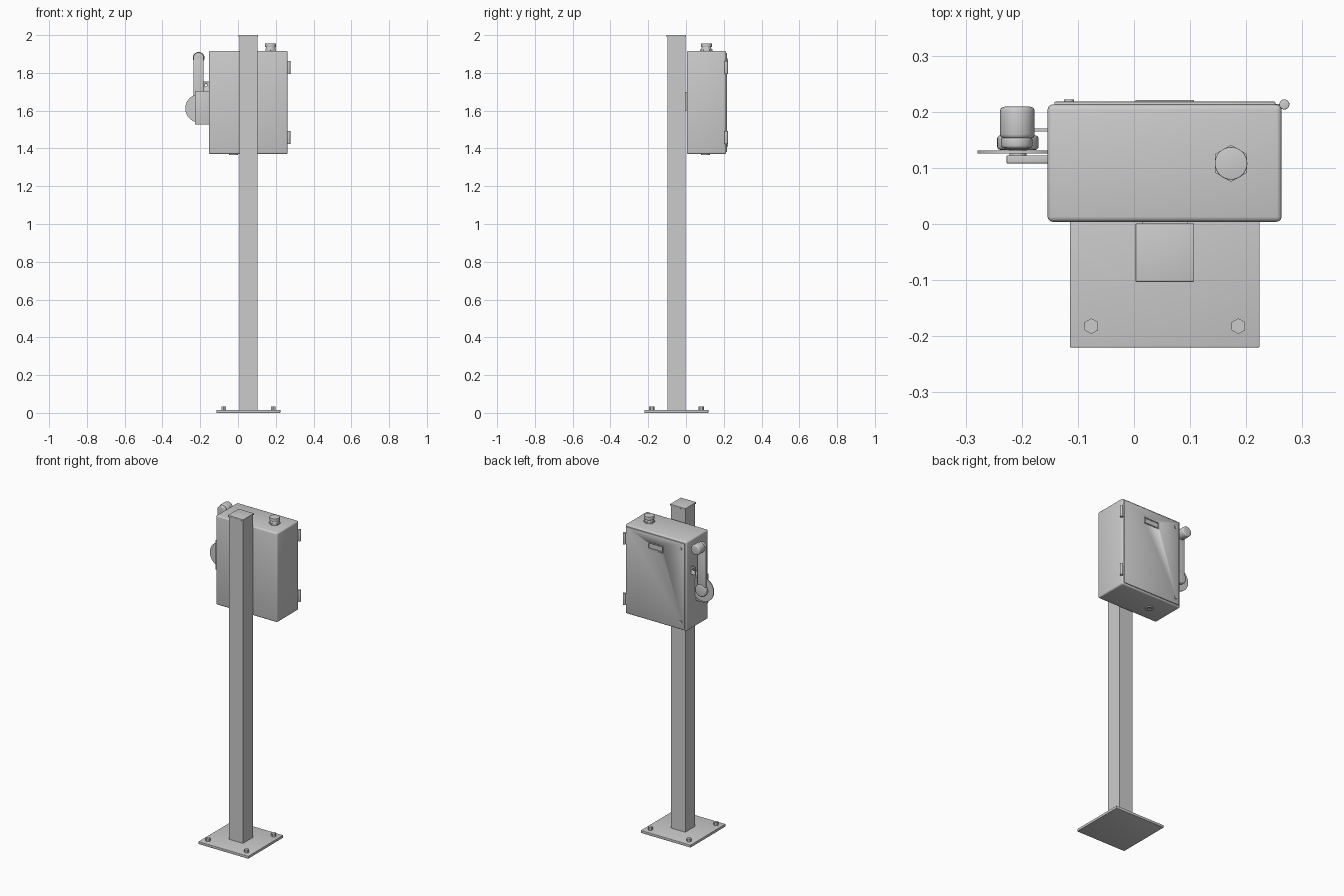
import bpy
import math
from mathutils import Matrix

cube = bpy.data.objects.get("Cube")
if cube:
    bpy.data.objects.remove(cube, do_unlink=True)

# Single painted metal finish
metal = bpy.data.materials.new("grey_metal")
metal.use_nodes = True
GREY = (0.6, 0.6, 0.6, 1)
metal.diffuse_color = GREY
metal.node_tree.nodes["Principled BSDF"].inputs["Base Color"].default_value = GREY


def finish(name, bevel=0, segments=3):
    ob = bpy.context.object
    ob.name = name
    ob.data.materials.append(metal)
    if bevel:
        mod = ob.modifiers.new("edge", "BEVEL")
        mod.width = bevel
        mod.segments = segments
        mod.limit_method = 'ANGLE'
        bpy.ops.object.modifier_apply(modifier="edge")
    bpy.ops.object.shade_smooth_by_angle(angle=math.radians(35))
    return ob


def box(name, x, y, z, bevel=0, segments=3):
    """Box from (min, max) pairs."""
    spans = (x, y, z)
    bpy.ops.mesh.primitive_cube_add(size=1, location=[sum(s) / 2 for s in spans])
    bpy.context.object.data.transform(
        Matrix.Diagonal([s[1] - s[0] for s in spans] + [1]))
    return finish(name, bevel, segments)


def rod(name, x, y, z, r, axis='Z', sides=32, bevel=0, r2=None):
    """Cylinder or cone; the (min, max) pair lies along the axis."""
    span = z if axis == 'Z' else y
    depth = span[1] - span[0]
    mid = sum(span) / 2
    bpy.ops.mesh.primitive_cone_add(
        vertices=sides, radius1=r, radius2=r if r2 is None else r2, depth=depth,
        location=(x, y, mid) if axis == 'Z' else (x, mid, z))
    if axis == 'Y':
        bpy.context.object.data.transform(Matrix.Rotation(-math.pi / 2, 4, 'X'))
    return finish(name, bevel)


def cut(ob, cutter):
    mod = ob.modifiers.new("cut", "BOOLEAN")
    mod.operation = 'DIFFERENCE'
    mod.object = cutter
    bpy.context.view_layer.objects.active = ob
    bpy.ops.object.modifier_apply(modifier="cut")
    bpy.data.objects.remove(cutter, do_unlink=True)


# Post with cap, standing on a bolted base plate
PX, PY = 0.055, -0.051


def square(name, half, z, bevel=0):
    return box(name, (PX - half, PX + half), (PY - half, PY + half), z, bevel)


square("base_plate", 0.169, (0, 0.016), 0.002)
square("post", 0.048, (0.016, 1.99))
square("post_cap", 0.052, (1.99, 2.0), 0.001)
for sx in (-1, 1):
    for sy in (-1, 1):
        rod("base_bolt", PX + sx * 0.131, PY + sy * 0.131, (0.016, 0.034), 0.014, sides=6)

# Cabinet and door
box("cabinet", (-0.154, 0.263), (0.004, 0.213), (1.37, 1.916), 0.009)
door = box("door", (-0.142, 0.252), (0.2, 0.218), (1.381, 1.905), 0.002, 2)
box("mounting_pad", (0.015, 0.095), (-0.004, 0.006), (1.6, 1.7))

# Recessed latch pocket with a raised rim
LX, LZ = (0.003, 0.107), (1.81, 1.852)
rim = box("latch_rim", LX, (0.213, 0.221), LZ)
for ob in (rim, door):
    cut(ob, box("pocket_cutter", (LX[0] + 0.006, LX[1] - 0.006), (0.2145, 0.24),
                (LZ[0] + 0.006, LZ[1] - 0.006)))

# Door screws and hinge barrels
for z in (1.42, 1.868):
    rod("door_screw", -0.116, (0.214, 0.222), z, 0.009, 'Y', 24)
for z in (1.458, 1.828):
    rod("hinge_barrel", 0.268, 0.213, (z - 0.035, z + 0.035), 0.009, bevel=0.002)
    box("hinge_leaf", (0.245, 0.268), (0.208, 0.214), (z - 0.03, z + 0.03))

# Cable gland on the roof
GX, GY = 0.173, 0.108
rod("gland_nut", GX, GY, (1.914, 1.924), 0.033, sides=6)
rod("gland_neck", GX, GY, (1.924, 1.938), 0.027, r2=0.024)
rod("gland_cap", GX, GY, (1.936, 1.956), 0.029, bevel=0.002)

# Drain fitting underneath
drain = rod("drain_fitting", -0.024, 0.103, (1.364, 1.372), 0.023)
cut(drain, rod("drain_cutter", -0.024, 0.103, (1.36, 1.369), 0.012))

# Side lever: bracket, disc, hub, arm and knob
HX, HZ = -0.207, 1.612
box("lever_bracket", (-0.227, -0.153), (0.108, 0.122), (1.526, 1.705), 0.001)
rod("lever_disc", HX + 0.003, (0.126, 0.131), HZ, 0.075, 'Y', 48)
rod("lever_axle", HX, (0.12, 0.14), HZ, 0.015, 'Y')
rod("lever_hub", HX, (0.132, 0.158), HZ, 0.037, 'Y', bevel=0.006)
box("lever_arm", (HX - 0.029, HX + 0.025), (0.135, 0.155), (HZ, 1.88), 0.005)
rod("lever_arm_end", HX - 0.002, (0.135, 0.155), 1.88, 0.028, 'Y', bevel=0.005)
rod("lever_knob", HX - 0.001, (0.152, 0.209), 1.88, 0.031, 'Y', bevel=0.008)

# Small stop tab beside the lever
tab = box("stop_tab", (-0.182, -0.152), (0.165, 0.17), (1.705, 1.755))
cut(tab, rod("tab_cutter", -0.169, (0.16, 0.175), 1.735, 0.006, 'Y', 16))
